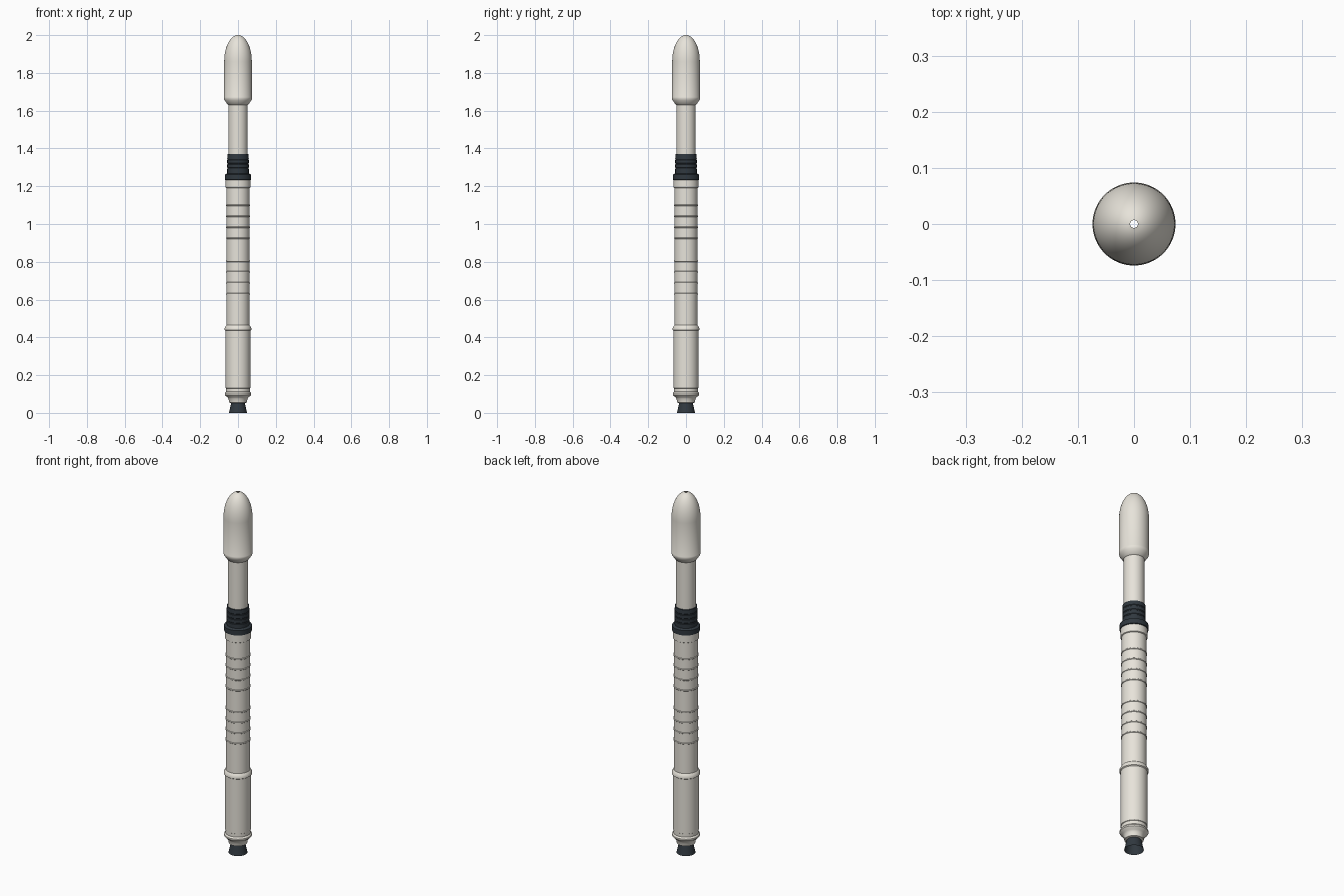
import bpy, bmesh, math

if "Cube" in bpy.data.objects:
    bpy.data.objects.remove(bpy.data.objects["Cube"])

SEGMENTS = 64


def material(name, rgb):
    m = bpy.data.materials.new(name)
    m.diffuse_color = (*rgb, 1)
    m.use_nodes = True
    m.node_tree.nodes["Principled BSDF"].inputs["Base Color"].default_value = m.diffuse_color
    return m


WHITE = material("warm_white", (0.80, 0.77, 0.70))
DARK = material("charcoal", (0.03, 0.04, 0.05))


def lathe(name, profile, mat):
    """Revolve (radius, height) points, bottom to top, into an open shell."""
    bm = bmesh.new()
    rings = []
    for r, z in profile:
        rings.append([bm.verts.new((r * math.cos(a), r * math.sin(a), z))
                      for a in (2 * math.pi * i / SEGMENTS for i in range(SEGMENTS))])
    for low, high in zip(rings, rings[1:]):
        for i in range(SEGMENTS):
            j = (i + 1) % SEGMENTS
            bm.faces.new((low[i], low[j], high[j], high[i]))
    mesh = bpy.data.meshes.new(name)
    bm.to_mesh(mesh)
    bm.free()
    mesh.materials.append(mat)
    obj = bpy.data.objects.new(name, mesh)
    bpy.context.collection.objects.link(obj)
    bpy.ops.object.select_all(action='DESELECT')
    obj.select_set(True)
    bpy.context.view_layer.objects.active = obj
    bpy.ops.object.shade_smooth_by_angle(angle=math.radians(30))
    return obj


# Engine bell, open at the bottom
lathe("engine_nozzle", [(0.048, 0), (0.044, 0.015), (0.040, 0.035), (0.036, 0.052)], DARK)

# Tapered tail with its raised ring
lathe("tail_section", [(0.036, 0.052), (0.047, 0.055), (0.050, 0.075), (0.056, 0.083),
                       (0.063, 0.088), (0.070, 0.096), (0.070, 0.104), (0.063, 0.112),
                       (0.063, 0.130), (0.066, 0.132)], WHITE)

# Wide lower tank
lathe("lower_tank", [(0.066, 0.132), (0.066, 0.435)], WHITE)

# Joint ring between the tanks
lathe("joint_ring", [(0.066, 0.435), (0.071, 0.439), (0.071, 0.448), (0.066, 0.458),
                     (0.061, 0.464)], WHITE)

# Upper tank with two groups of four thin raised bands
tank = [(0.061, 0.464)]
for start in (0.63, 0.925):
    for k in range(4):
        z = start + 0.058 * k
        tank += [(0.061, z - 0.004), (0.0635, z - 0.002), (0.0635, z + 0.002), (0.061, z + 0.004)]
tank.append((0.061, 1.19))
lathe("upper_tank", tank, WHITE)

# Collar on top of the first stage
lathe("collar", [(0.061, 1.19), (0.066, 1.193), (0.066, 1.233)], WHITE)

# Dark interstage: wide ring, ledge and lightly banded sleeve
sleeve = [(0.066, 1.233), (0.070, 1.235), (0.070, 1.262), (0.057, 1.268)]
for z in (1.29, 1.315, 1.34):
    sleeve += [(0.057, z), (0.0555, z + 0.002), (0.0555, z + 0.006), (0.057, z + 0.008)]
sleeve += [(0.056, 1.370), (0.051, 1.371)]
lathe("interstage", sleeve, DARK)

# Slim second stage
lathe("second_stage", [(0.051, 1.371), (0.051, 1.630)], WHITE)

# Payload fairing: flared base, cylinder and rounded nose with a small open tip
fairing = [(0.051, 1.630), (0.056, 1.633), (0.071, 1.655), (0.074, 1.664), (0.074, 1.672),
           (0.073, 1.674)]
nose_base, nose_height, steps = 1.86, 0.14, 16
end = math.acos(0.007 / 0.073)
for k in range(steps + 1):
    t = end * k / steps
    fairing.append((0.073 * math.cos(t), nose_base + nose_height * math.sin(t) / math.sin(end)))
lathe("payload_fairing", fairing, WHITE)
